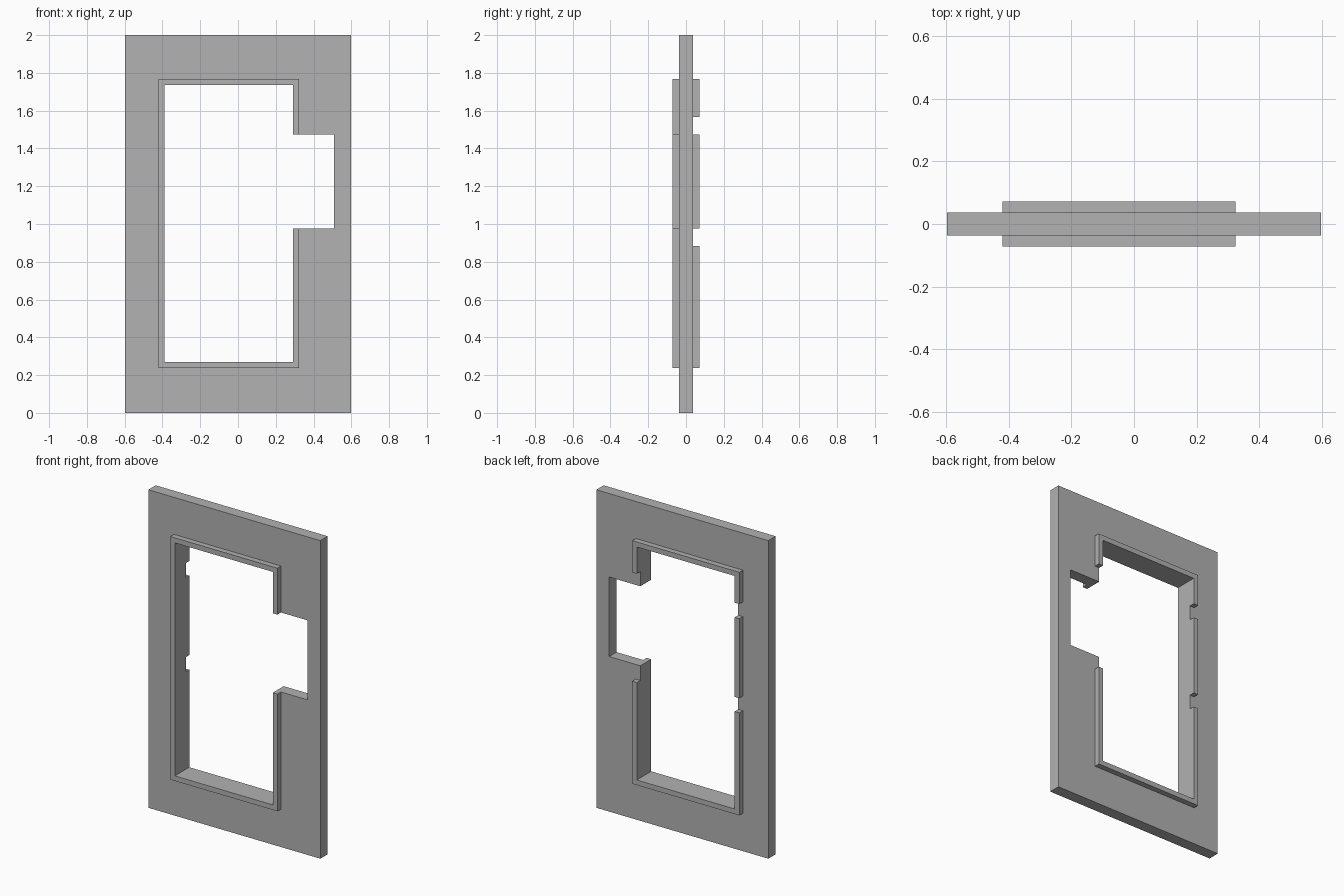
import bpy
import math

cube = bpy.data.objects.get("Cube")
if cube:
    bpy.data.objects.remove(cube, do_unlink=True)

grey = bpy.data.materials.new("plain grey")
grey.use_nodes = True
colour = (0.445, 0.445, 0.445, 1)
grey.diffuse_color = colour
grey.node_tree.nodes["Principled BSDF"].inputs["Base Color"].default_value = colour

# Main dimensions
HALF_W, HEIGHT = 0.598, 2.0
PLATE, RIM = 0.0365, 0.0715              # half depths
IN_L, IN_R, IN_B, IN_T = -0.389, 0.292, 0.27, 1.735
LIP = 0.032
OUT_L, OUT_R, OUT_B, OUT_T = IN_L - LIP, IN_R + LIP, IN_B - LIP, IN_T + LIP
NOTCH_X, NOTCH_B, NOTCH_T = 0.509, 0.975, 1.475
GAP_B, GAP_T = 0.883, 1.567              # ends of the rear lip's corner pieces


def slab(name, outlines, y0, y1):
    """Extrude closed x-z outlines (inner ones become holes) from y0 to y1."""
    curve = bpy.data.curves.new(name, "CURVE")
    curve.dimensions = "2D"
    curve.fill_mode = "BOTH"
    curve.extrude = (y1 - y0) / 2
    for points in outlines:
        spline = curve.splines.new("POLY")
        spline.points.add(len(points) - 1)
        for point, (x, z) in zip(spline.points, points):
            point.co = (x, z, 0, 1)
        spline.use_cyclic_u = True
        spline.use_smooth = False
    obj = bpy.data.objects.new(name, curve)
    bpy.context.collection.objects.link(obj)
    obj.rotation_euler.x = math.pi / 2
    obj.location.y = (y0 + y1) / 2
    bpy.ops.object.select_all(action="DESELECT")
    obj.select_set(True)
    bpy.context.view_layer.objects.active = obj
    bpy.ops.object.convert(target="MESH")
    obj = bpy.context.object
    obj.data.materials.clear()
    obj.data.materials.append(grey)
    bpy.ops.object.shade_flat()
    return obj


def bracket(z_end, z_out, z_in):
    """Outline of a lip end piece whose two legs stop at z_end."""
    return [(OUT_L, z_end), (OUT_L, z_out), (OUT_R, z_out), (OUT_R, z_end),
            (IN_R, z_end), (IN_R, z_in), (IN_L, z_in), (IN_L, z_end)]


# Plate with its opening and side notch
border = [(-HALF_W, 0), (HALF_W, 0), (HALF_W, HEIGHT), (-HALF_W, HEIGHT)]
opening = [(IN_L, IN_B), (IN_R, IN_B), (IN_R, NOTCH_B), (NOTCH_X, NOTCH_B),
           (NOTCH_X, NOTCH_T), (IN_R, NOTCH_T), (IN_R, IN_T), (IN_L, IN_T)]
slab("plate", [border, opening], -PLATE, PLATE)

# Front lip, broken only by the notch
front = [(OUT_L, OUT_B), (OUT_R, OUT_B), (OUT_R, NOTCH_B), (IN_R, NOTCH_B),
         (IN_R, IN_B), (IN_L, IN_B), (IN_L, IN_T), (IN_R, IN_T),
         (IN_R, NOTCH_T), (OUT_R, NOTCH_T), (OUT_R, OUT_T), (OUT_L, OUT_T)]
slab("front_lip", [front], -RIM, -PLATE)

# Rear lip in three pieces
slab("rear_lip_top", [bracket(GAP_T, OUT_T, IN_T)], PLATE, RIM)
slab("rear_lip_bottom", [bracket(GAP_B, OUT_B, IN_B)], PLATE, RIM)
middle = [(OUT_L, NOTCH_B), (IN_L, NOTCH_B), (IN_L, NOTCH_T), (OUT_L, NOTCH_T)]
slab("rear_lip_middle", [middle], PLATE, RIM)
